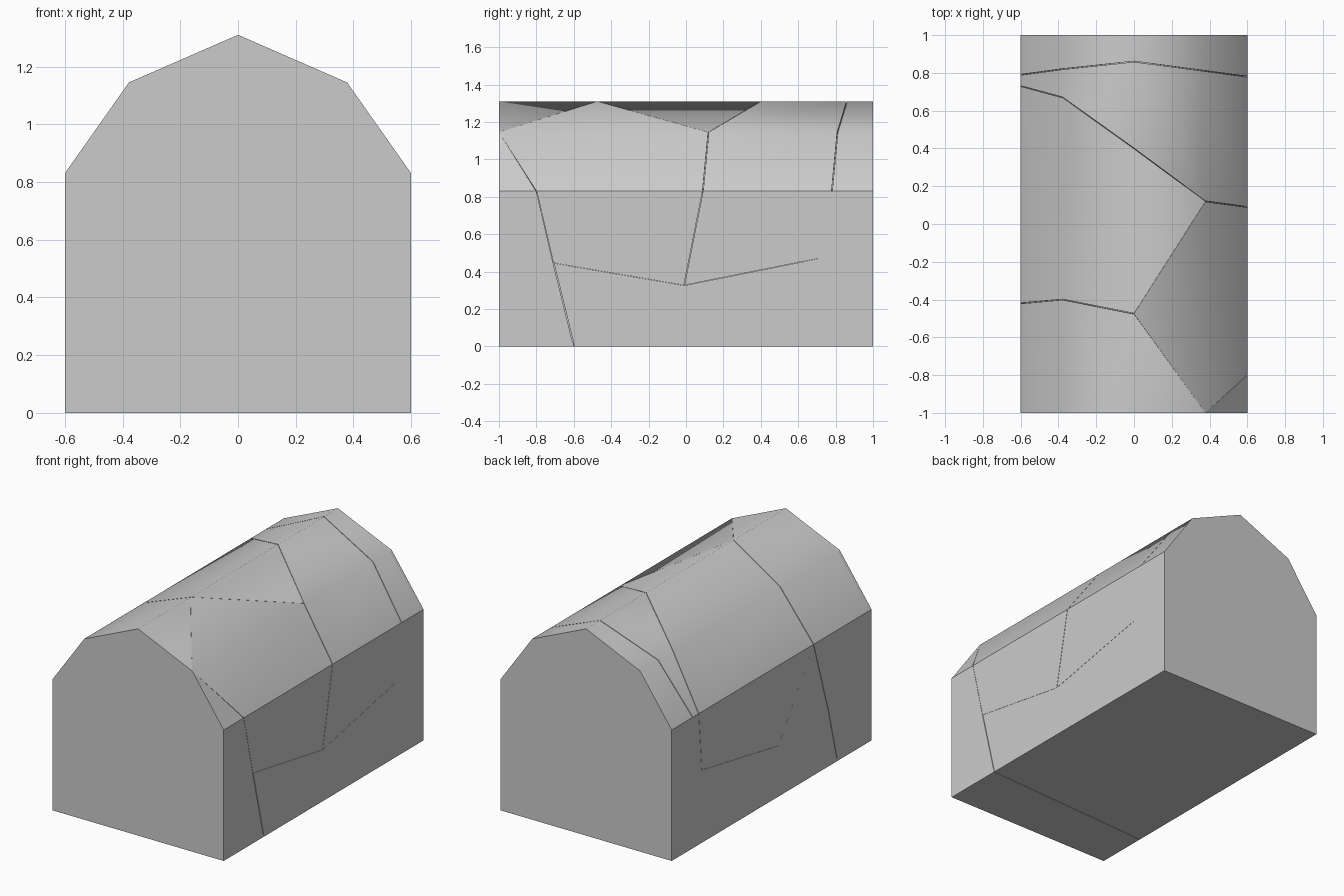
import bpy, bmesh
from mathutils import Vector

if "Cube" in bpy.data.objects:
    bpy.data.objects.remove(bpy.data.objects["Cube"])

EAVE = 0.83
# Roof stations from right eave over the ridge to left eave (x, z)
ROOF = [(0.6, EAVE), (0.378, 1.145), (0.0, 1.31), (-0.378, 1.145), (-0.6, EAVE)]
GAP = 0.002


def make_panel(name, polys, smooth=False, thick=0.02, out=None):
    """Closed thin slab from connected polygons, thickened inward."""
    bm = bmesh.new()
    for poly in polys:
        bm.faces.new([bm.verts.new(p) for p in poly])
    bmesh.ops.remove_doubles(bm, verts=bm.verts, dist=1e-5)
    # face every polygon away from the middle of the block
    middle = Vector((0, 0, 0.6))
    for f in bm.faces:
        f.normal_update()
        way = Vector(out) if out else f.calc_center_median() * Vector((1, 0, 1)) - middle
        if f.normal.dot(way) < 0:
            f.normal_flip()
        f.smooth = smooth
    me = bpy.data.meshes.new(name)
    bm.to_mesh(me)
    bm.free()
    ob = bpy.data.objects.new(name, me)
    bpy.context.collection.objects.link(ob)
    mod = ob.modifiers.new("thickness", 'SOLIDIFY')
    mod.thickness = thick
    mod.offset = -1
    if smooth:
        # keep the broken rims crisp
        bpy.context.view_layer.objects.active = ob
        ob.select_set(True)
        bpy.ops.object.modifier_apply(modifier=mod.name)
        bpy.ops.object.shade_smooth_by_angle(angle=1.0)
        ob.select_set(False)
    return ob


def roof_piece(name, spans):
    """spans: per roof station the (low y, high y) of the piece, or None."""
    polys = []
    for i in range(4):
        if spans[i] is None or spans[i + 1] is None:
            continue
        ring = []
        for k, order in ((i, (0, 1)), (i + 1, (1, 0))):
            lo, hi = spans[k]
            if hi - lo > 2 * GAP:
                lo, hi = (lo if lo == -1 else lo + GAP), (hi if hi == 1 else hi - GAP)
            x, z = ROOF[k]
            for o in order:
                p = (x, (lo, hi)[o], z)
                if p not in ring:
                    ring.append(p)
        if len(ring) > 2:
            polys.append(ring)
    make_panel(name, polys, smooth=True)


def wall_piece(name, x, pts):
    """Wall polygon in (y, z), shrunk a hair except along the block's edges."""
    cy = sum(p[0] for p in pts) / len(pts)
    cz = sum(p[1] for p in pts) / len(pts)
    ring = []
    for y, z in pts:
        ny = y if abs(y) == 1 else y + (cy - y) * 0.004
        nz = z if z in (0, EAVE) else z + (cz - z) * 0.008
        ring.append((x, ny, nz))
    make_panel(name, [ring], out=(x, 0, 0))


# Crack lines across the roof, one y per station
back = [0.78, 0.81, 0.86, 0.82, 0.79]
mid = [0.09, 0.12, 0.40, 0.67, 0.73]
front = [-0.80, -1.0, -0.475, -0.40, -0.42]

# Roof pieces
roof_piece("roof_back", [(y, 1) for y in back])
roof_piece("roof_rear_middle", list(zip(mid, back)))
roof_piece("roof_left", [None, (0.12, 0.12)] + list(zip(front[2:], mid[2:])))
roof_piece("roof_right", [(-0.80, 0.09), (-1, 0.12), (-0.475, -0.475), None, None])
roof_piece("roof_front", [(-1, y) for y in front])

# Right wall pieces
a, b, c = (-0.71, 0.445), (-0.01, 0.325), (0.71, 0.47)
wall_piece("right_wall_front", 0.6, [(-1, 0), (-0.6, 0), a, (-0.8, EAVE), (-1, EAVE)])
wall_piece("right_wall_lower", 0.6, [(-0.6, 0), (1, 0), (1, EAVE), (0.78, EAVE), c, b, a])
wall_piece("right_wall_middle", 0.6, [a, b, (0.09, EAVE), (-0.8, EAVE)])
wall_piece("right_wall_rear", 0.6, [b, c, (0.78, EAVE), (0.09, EAVE)])

# Left wall pieces
d, e, f, g = (-0.57, 0.35), (-0.42, EAVE), (-0.07, 0.32), (0.70, 0.46)
wall_piece("left_wall_front", -0.6, [(-1, 0), (-0.66, 0), d, e, (-1, EAVE)])
wall_piece("left_wall_lower", -0.6,
           [(-0.66, 0), (1, 0), (1, EAVE), (0.79, EAVE), g, f, e, d])
wall_piece("left_wall_middle", -0.6, [e, f, g, (0.73, EAVE)])
wall_piece("left_wall_rear", -0.6, [g, (0.79, EAVE), (0.73, EAVE)])

# Flat gable ends
outline = [(-0.6, 0), (0.6, 0)] + ROOF
for name, y in (("front_gable", -1), ("back_gable", 1)):
    make_panel(name, [[(x, y, z) for x, z in outline]], out=(0, y, 0))

# Underside in two pieces
make_panel("base_front", [[(-0.6, -1, 0), (0.6, -1, 0), (0.6, -0.6 - GAP, 0), (-0.6, -0.66 - GAP, 0)]],
           out=(0, 0, -1))
make_panel("base_rear", [[(-0.6, -0.66 + GAP, 0), (0.6, -0.6 + GAP, 0), (0.6, 1, 0), (-0.6, 1, 0)]],
           out=(0, 0, -1))

# Solid core just beneath the cracked shell
bm = bmesh.new()
ring = [bm.verts.new((x * 0.975, -0.985, 0.6 + (z - 0.6) * 0.975)) for x, z in outline]
face = bm.faces.new(ring)
ext = bmesh.ops.extrude_face_region(bm, geom=[face])
bmesh.ops.translate(bm, vec=(0, 1.97, 0),
                    verts=[v for v in ext["geom"] if isinstance(v, bmesh.types.BMVert)])
bmesh.ops.recalc_face_normals(bm, faces=bm.faces)
me = bpy.data.meshes.new("core")
bm.to_mesh(me)
bm.free()
bpy.context.collection.objects.link(bpy.data.objects.new("core", me))
